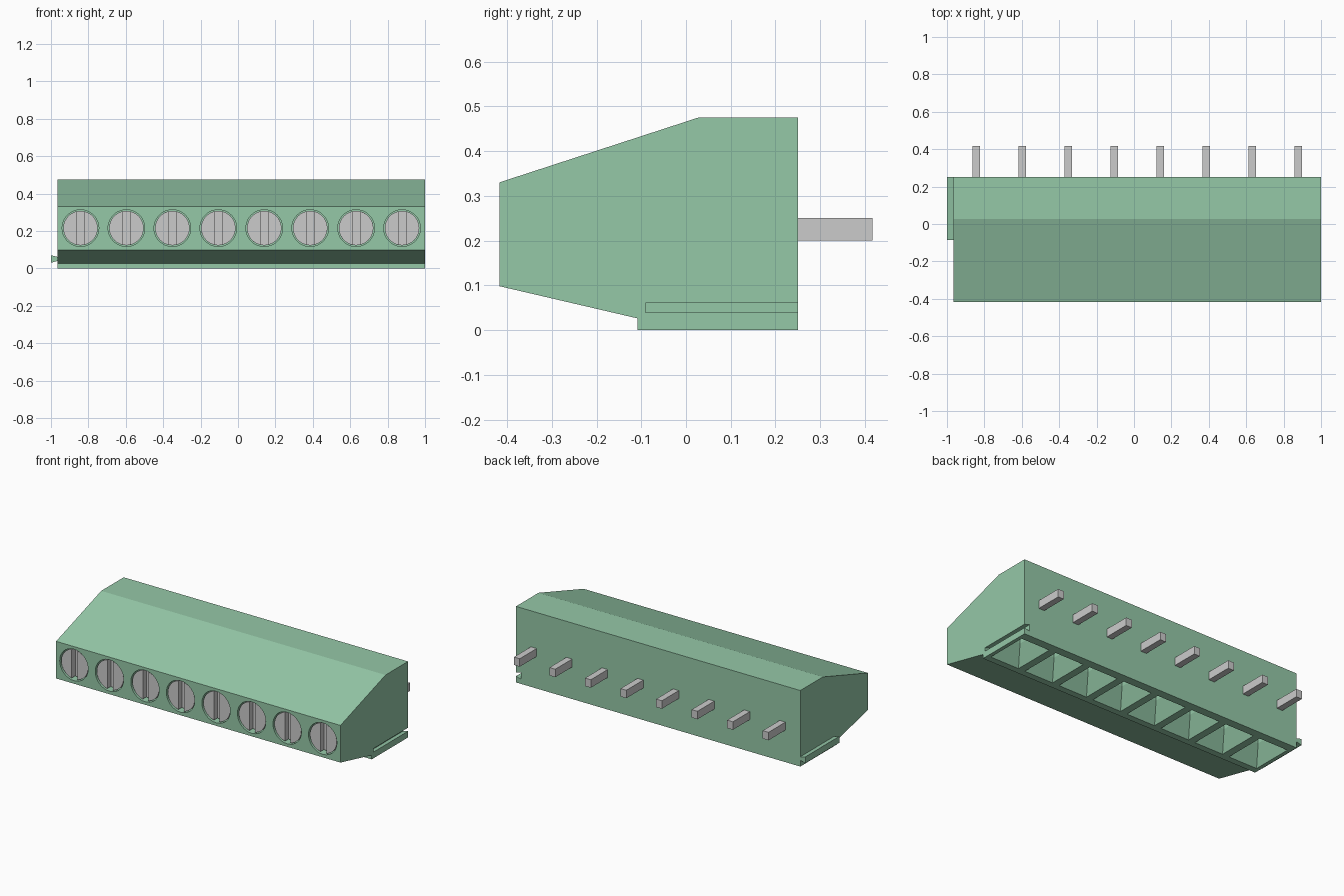
import bpy, bmesh
from math import sin, cos, pi, asin
from mathutils import Vector

if "Cube" in bpy.data.objects:
    bpy.data.objects.remove(bpy.data.objects["Cube"])

PITCH = 1.965 / 8
CENTRES = [-0.965 + PITCH * (i + 0.5) for i in range(8)]
SCREW_Z = 0.215

green = bpy.data.materials.new("green_plastic")
green.diffuse_color = (0.30, 0.58, 0.39, 1)
green.use_nodes = True
green.node_tree.nodes["Principled BSDF"].inputs["Base Color"].default_value = green.diffuse_color


def loft(bm, *rings):
    """Closed solid through rings of equal point count."""
    vs = [[bm.verts.new(p) for p in r] for r in rings]
    n = len(vs[0])
    faces = [bm.faces.new(vs[0]), bm.faces.new(vs[-1])]
    for a, b in zip(vs, vs[1:]):
        for i in range(n):
            j = (i + 1) % n
            faces.append(bm.faces.new((a[i], a[j], b[j], b[i])))
    bmesh.ops.recalc_face_normals(bm, faces=faces)


def prism_y(bm, outline, y0, y1):
    loft(bm, *[[(x, y, z) for x, z in outline] for y in (y0, y1)])


def make(name, bm, mat=None):
    me = bpy.data.meshes.new(name)
    bm.to_mesh(me)
    bm.free()
    ob = bpy.data.objects.new(name, me)
    bpy.context.collection.objects.link(ob)
    if mat:
        me.materials.append(mat)
    return ob


def activate(ob):
    bpy.ops.object.select_all(action='DESELECT')
    ob.select_set(True)
    bpy.context.view_layer.objects.active = ob


def arc(cx, r, a0, a1, n):
    return [(cx + r * cos(a0 + (a1 - a0) * i / n), SCREW_Z + r * sin(a0 + (a1 - a0) * i / n))
            for i in range(n + 1)]


def rect(cx, cy, w, d, z):
    return [(cx + sx * w / 2, cy + sy * d / 2, z)
            for sx, sy in ((-1, -1), (1, -1), (1, 1), (-1, 1))]


def dovetail(x_narrow, x_wide):
    return [(x_narrow, 0.039), (x_wide, 0.03), (x_wide, 0.07), (x_narrow, 0.061)]


# Housing: side profile swept along x
profile = [(-0.417, 0.098), (-0.417, 0.33), (0.028, 0.475), (0.25, 0.475),
           (0.25, 0), (-0.108, 0), (-0.108, 0.026)]
bm = bmesh.new()
loft(bm, *[[(x, y, z) for y, z in profile] for x in (-0.965, 1.0)])
housing = make("housing", bm, green)

# Cutters: screw bores, wire funnels, side groove
bm = bmesh.new()
for x in CENTRES:
    prism_y(bm, arc(x, 0.098, 0, 2 * pi, 48)[:-1], -0.5, -0.30)
    loft(bm, rect(x, 0.065, 0.208, 0.278, -0.01), rect(x, 0.065, 0.10, 0.12, 0.11),
         rect(x, 0.065, 0.10, 0.12, 0.32))
outline = dovetail(1.0, 0.965)
prism_y(bm, [(1.01, 0.039)] + outline + [(1.01, 0.061)], -0.09, 0.30)
cutter = make("cutter", bm, green)
cutter.hide_render = True
mod = housing.modifiers.new("cut", 'BOOLEAN')
mod.operation = 'DIFFERENCE'
mod.solver = 'EXACT'
mod.object = cutter
activate(housing)
bpy.ops.object.modifier_apply(modifier="cut")
bpy.data.objects.remove(cutter)
bpy.ops.object.shade_smooth_by_angle(angle=0.2)

# Dovetail rib on the left side
bm = bmesh.new()
prism_y(bm, dovetail(-0.965, -1.0), -0.085, 0.25)
make("joining_rib", bm, green)

# Slotted screws and contact pins
half_slot, r = 0.02, 0.092
a = asin(half_slot / r)
for i, x in enumerate(CENTRES):
    bm = bmesh.new()
    prism_y(bm, arc(x, r, 0, 2 * pi, 48)[:-1], -0.375, -0.30)
    for start in (-pi / 2 + a, pi / 2 + a):
        prism_y(bm, arc(x, r, start, start + pi - 2 * a, 24), -0.41, -0.375)
    activate(make(f"screw_{i + 1}", bm))
    bpy.ops.object.shade_smooth_by_angle(angle=0.5)

    bm = bmesh.new()
    prism_y(bm, [(x - 0.02, 0.2), (x + 0.02, 0.2), (x + 0.02, 0.25), (x - 0.02, 0.25)],
            0.24, 0.417)
    make(f"pin_{i + 1}", bm)
